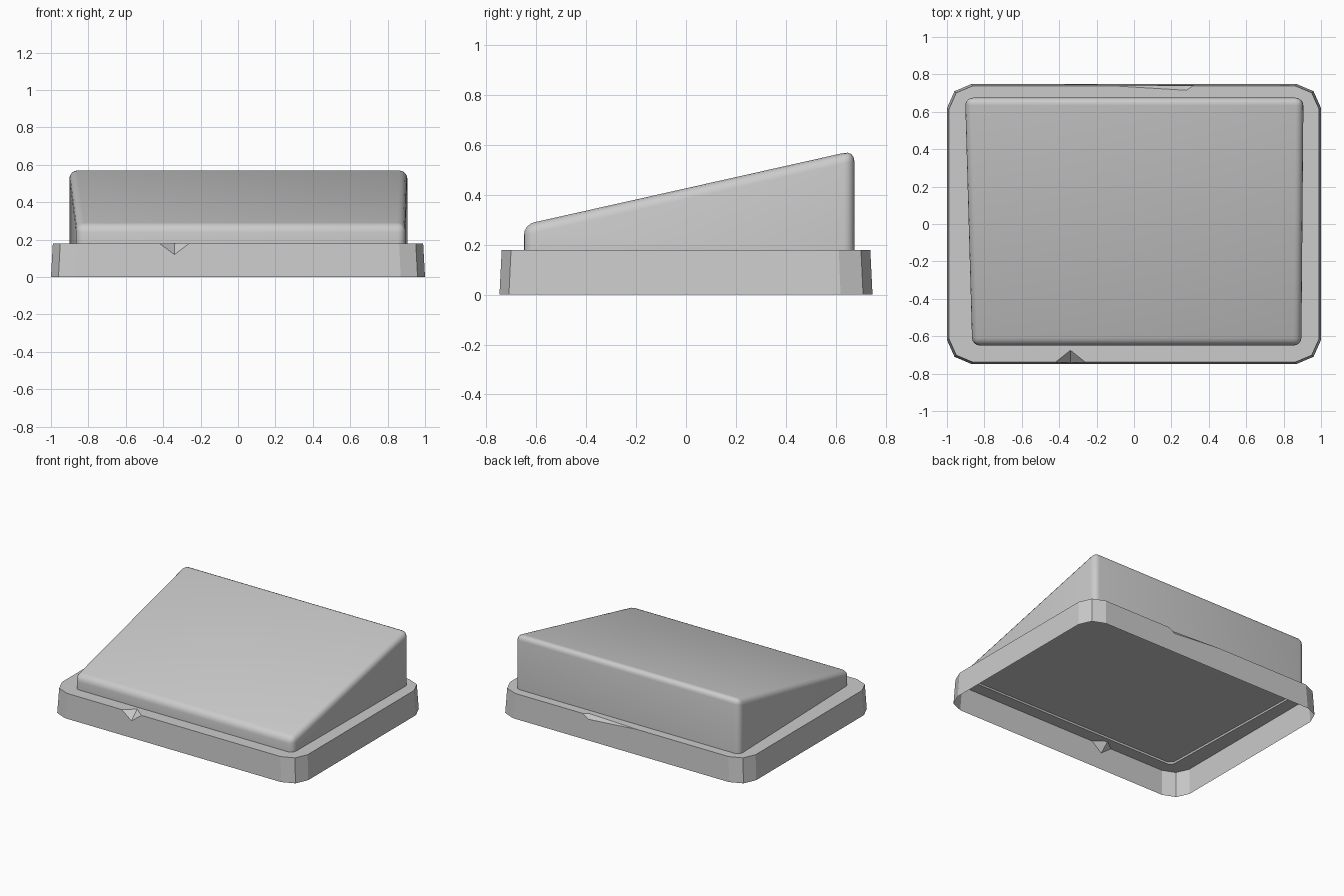
import bpy, bmesh

if "Cube" in bpy.data.objects:
    bpy.data.objects.remove(bpy.data.objects["Cube"])

TOP = 0.18  # height of the base rim


def finish(bm, name, smooth):
    bmesh.ops.recalc_face_normals(bm, faces=bm.faces)
    mesh = bpy.data.meshes.new(name)
    for f in bm.faces:
        f.smooth = smooth
    bm.to_mesh(mesh)
    bm.free()
    obj = bpy.data.objects.new(name, mesh)
    bpy.context.collection.objects.link(obj)
    return obj


# Sloped wedge body: side profile (y, z) joined between left and right sides
def side_x(y):
    t = (y + 0.65) / 1.325
    return -0.865 - 0.038 * t, 0.895 + 0.011 * t


profile = [(-0.65, TOP), (0.675, TOP), (0.675, 0.578), (-0.65, 0.281)]
bm = bmesh.new()
left = [bm.verts.new((side_x(y)[0], y, z)) for y, z in profile]
right = [bm.verts.new((side_x(y)[1], y, z)) for y, z in profile]
bm.faces.new(left)
bm.faces.new(right[::-1])
for i in range(4):
    j = (i + 1) % 4
    bm.faces.new((left[j], left[i], right[i], right[j]))
bmesh.ops.recalc_face_normals(bm, faces=bm.faces)
edges = [e for e in bm.edges if max(v.co.z for v in e.verts) > TOP + 0.01]
bmesh.ops.bevel(bm, geom=edges, offset=0.042, segments=4, profile=0.5,
                affect='EDGES', clamp_overlap=True)
under = next(f for f in bm.faces if all(v.co.z < TOP + 0.001 for v in f.verts))
footprint = [v.co.copy() for v in under.verts]
# shallow recess on the underside
bmesh.ops.inset_region(bm, faces=[under], thickness=0.004, depth=-0.012)
wedge = finish(bm, "wedge_body", True)
bpy.context.view_layer.objects.active = wedge
wedge.select_set(True)
bpy.ops.object.shade_smooth_by_angle(angle=0.7)

# Base tray: thin open-bottomed wall with clipped corners
corner = [(1.0, 0.62), (0.96, 0.71), (0.87, 0.748)]
outline = []
for sx, sy in ((1, 1), (-1, 1), (-1, -1), (1, -1)):
    pts = corner if sx * sy > 0 else corner[::-1]
    outline += [(sx * x, sy * y) for x, y in pts]

bm = bmesh.new()
low = [bm.verts.new((x, y, 0)) for x, y in outline]
high = [bm.verts.new((x * 0.99, y * 0.988, TOP)) for x, y in outline]
ye = 0.748 * 0.988
# chips in the rim: start, inner, end and lower points, keyed by wall panel
chips = {
    2: [(0.315, ye, TOP), (0.28, 0.715, TOP), (-0.12, ye, TOP), (0.27, ye + 0.001, 0.15)],
    8: [(-0.42, -ye, TOP), (-0.34, -0.675, TOP), (-0.26, -ye, TOP), (-0.34, -ye - 0.003, 0.12)],
}
rim = []
n = len(outline)
for i in range(n):
    j = (i + 1) % n
    rim.append(high[i])
    notch = []
    if i in chips:
        s, inner, e, d = [bm.verts.new(p) for p in chips[i]]
        rim += [s, inner, e]
        notch = [e, d, s]
        bm.faces.new((s, d, inner))
        bm.faces.new((d, e, inner))
    bm.faces.new([low[i], low[j], high[j]] + notch + [high[i]])


# Flat rim between the outer outline and the wedge footprint
def loop_edges(verts):
    out = []
    for a, b in zip(verts, verts[1:] + verts[:1]):
        out.append(bm.edges.get((a, b)) or bm.edges.new((a, b)))
    return out


hole = [bm.verts.new(p) for p in footprint]
bmesh.ops.triangle_fill(bm, use_beauty=True, use_dissolve=False, normal=(0, 0, 1),
                        edges=loop_edges(rim) + loop_edges(hole))
finish(bm, "base_tray", False)
